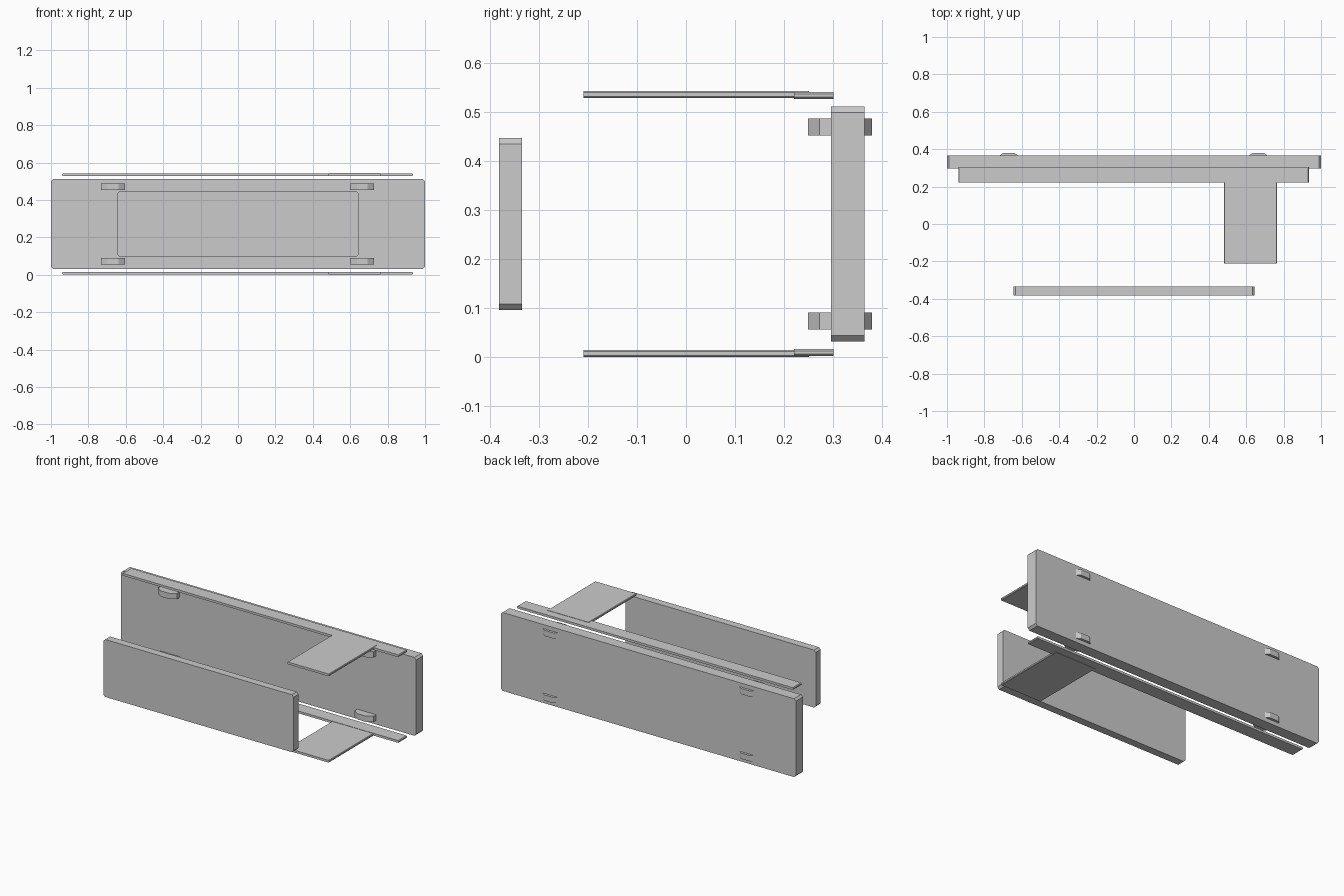
import bpy, bmesh

if "Cube" in bpy.data.objects:
    bpy.data.objects.remove(bpy.data.objects["Cube"])

MID_Z = 0.2715  # the whole model is symmetric about this height


def extrude(name, profile, axis, lo, hi):
    """Prism from a closed 2D profile: (x, z) along y, or (x, y) along z."""
    bm = bmesh.new()
    place = (lambda a, b, t: (a, t, b)) if axis == 'Y' else (lambda a, b, t: (a, b, t))
    rings = [[bm.verts.new(place(a, b, t)) for a, b in profile] for t in (lo, hi)]
    for ring in rings:
        bm.faces.new(ring)
    n = len(profile)
    for i in range(n):
        j = (i + 1) % n
        bm.faces.new((rings[0][i], rings[0][j], rings[1][j], rings[1][i]))
    bmesh.ops.recalc_face_normals(bm, faces=bm.faces)
    mesh = bpy.data.meshes.new(name)
    bm.to_mesh(mesh)
    bm.free()
    obj = bpy.data.objects.new(name, mesh)
    bpy.context.collection.objects.link(obj)
    return obj


def chamfered(cx, cy, hx, hy, a, b):
    """Rectangle with cut corners (a horizontally, b vertically)."""
    pts = [(hx, b - hy), (hx, hy - b), (hx - a, hy), (a - hx, hy),
           (-hx, hy - b), (-hx, b - hy), (a - hx, -hy), (hx - a, -hy)]
    return [(cx + x, cy + y) for x, y in pts]


# Large back panel and smaller front panel
extrude("back_panel", chamfered(0, MID_Z, 1.0, 0.24, 0.012, 0.012), 'Y', 0.297, 0.365)
extrude("front_panel", chamfered(0, MID_Z, 0.645, 0.176, 0.012, 0.012), 'Y', -0.382, -0.335)

for level, s in (("upper", 1), ("lower", -1)):
    # Long rail and wide plate above and below
    extrude(level + "_rail", chamfered(-0.002, MID_Z + s * 0.2625, 0.937, 0.007, 0.004, 0.004),
            'Y', 0.221, 0.302)
    extrude(level + "_plate", chamfered(0.623, MID_Z + s * 0.2645, 0.141, 0.007, 0.003, 0.003),
            'Y', -0.21, 0.252)
    # Eight-sided pegs through the back panel
    for side, x in (("left", -0.669), ("right", 0.664)):
        z = MID_Z + s * 0.198
        extrude(f"{level}_{side}_peg", chamfered(x, 0.3145, 0.064, 0.0655, 0.035, 0.024),
                'Z', z - 0.0175, z + 0.0175)
